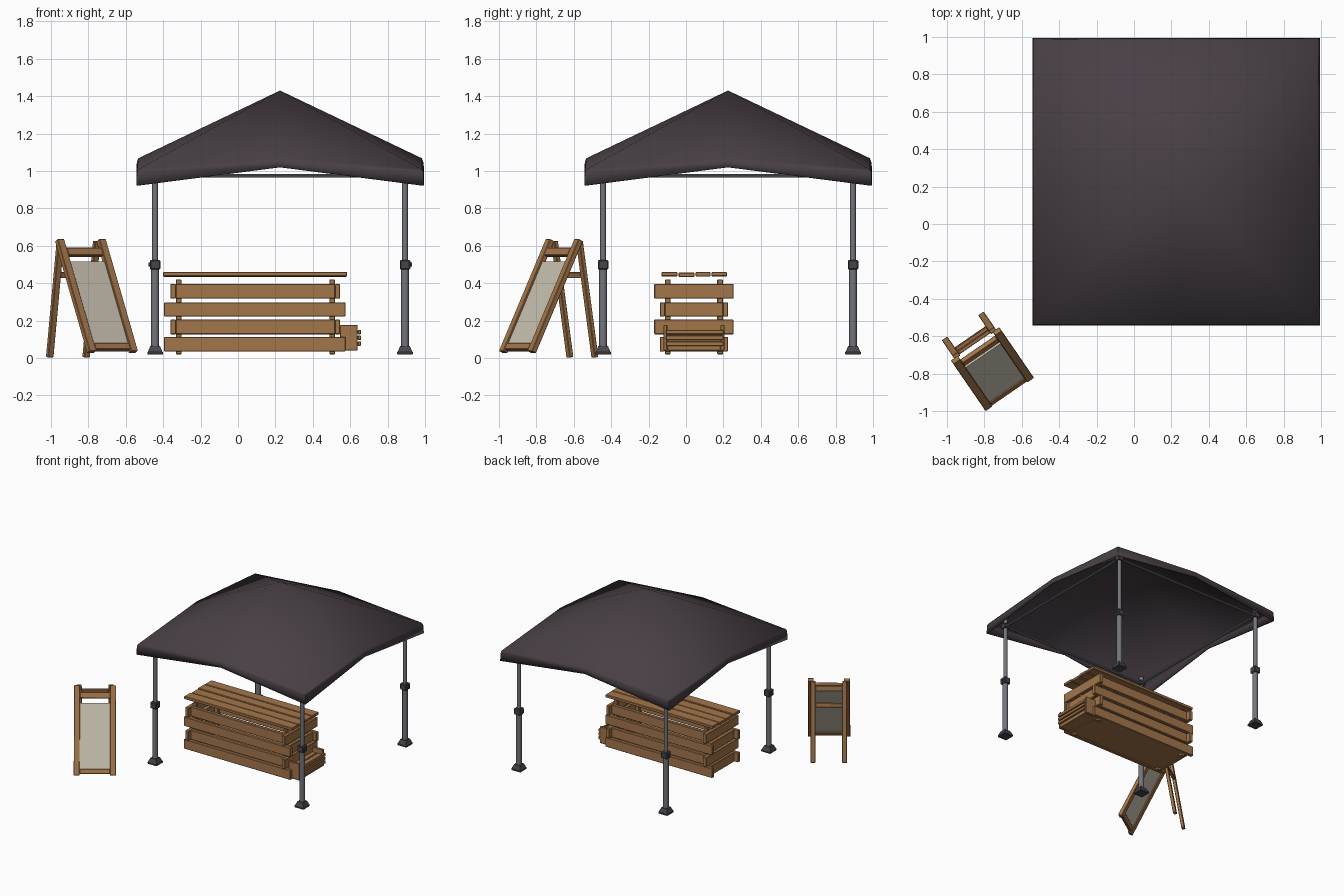
import bpy, bmesh
from math import radians, asin, pi
from mathutils import Matrix, Vector

if "Cube" in bpy.data.objects:
    bpy.data.objects.remove(bpy.data.objects["Cube"])


def material(name, r, g, b):
    m = bpy.data.materials.new(name)
    m.diffuse_color = (r, g, b, 1)
    m.use_nodes = True
    m.node_tree.nodes["Principled BSDF"].inputs["Base Color"].default_value = m.diffuse_color
    return m


WOOD = material("wood", 0.37, 0.18, 0.07)
CLOTH = material("dark_cloth", 0.065, 0.05, 0.06)
METAL = material("metal", 0.17, 0.18, 0.20)
DARK = material("dark_plastic", 0.06, 0.06, 0.07)
BOARD = material("sign_board", 0.57, 0.53, 0.43)


def finish(name, bm, mat, smooth=False):
    me = bpy.data.meshes.new(name)
    bmesh.ops.recalc_face_normals(bm, faces=bm.faces)
    bm.to_mesh(me)
    bm.free()
    ob = bpy.data.objects.new(name, me)
    bpy.context.collection.objects.link(ob)
    me.materials.append(mat)
    if smooth:
        bpy.ops.object.select_all(action='DESELECT')
        ob.select_set(True)
        bpy.context.view_layer.objects.active = ob
        bpy.ops.object.shade_smooth_by_angle(angle=radians(40))
    return ob


def box(name, x, y, z, mat=WOOD, matrix=Matrix(), bevel=0.003):
    """Box from min/max pairs, placed by a matrix."""
    bm = bmesh.new()
    bmesh.ops.create_cube(bm, size=1)
    for v in bm.verts:
        v.co = Vector([(a + b) / 2 + c * (b - a) for (a, b), c in zip((x, y, z), v.co)])
    if bevel:
        bmesh.ops.bevel(bm, geom=bm.edges[:], offset=bevel, segments=1, affect='EDGES')
    bm.transform(matrix)
    return finish(name, bm, mat)


def tube(name, p, q, r1, r2, mat, sides=12, turn=0.0):
    """Cylinder or frustum between two points."""
    p, q = Vector(p), Vector(q)
    bm = bmesh.new()
    bmesh.ops.create_cone(bm, cap_ends=True, segments=sides, radius1=r1, radius2=r2,
                          depth=(q - p).length)
    bm.transform(Matrix.Translation((p + q) / 2)
                 @ (q - p).to_track_quat('Z', 'Y').to_matrix().to_4x4()
                 @ Matrix.Rotation(turn, 4, 'Z'))
    return finish(name, bm, mat, sides > 4)


# Canopy: eight-panel roof with raised edge middles and a hanging skirt
C = 0.225
bm = bmesh.new()
peak = bm.verts.new((C, C, 1.43))
dirs = [(-1, -1), (0, -1), (1, -1), (1, 0), (1, 1), (0, 1), (-1, 1), (-1, 0)]
rings = []
for half, z_corner, z_mid in [(0.758, 1.008, 1.068), (0.765, 0.995, 1.05), (0.769, 0.922, 1.02)]:
    rings.append([bm.verts.new((C + half * dx, C + half * dy, z_corner if dx and dy else z_mid))
                  for dx, dy in dirs])
for i in range(8):
    j = (i + 1) % 8
    bm.faces.new((peak, rings[0][i], rings[0][j]))
    for a, b in zip(rings, rings[1:]):
        bm.faces.new((a[i], b[i], b[j], a[j]))
canopy = finish("canopy", bm, CLOTH, True)
mod = canopy.modifiers.new("thickness", 'SOLIDIFY')
mod.thickness = 0.008
mod.offset = -1

# Legs with foot, collar, knob and top bracket
A, B = C - 0.668, C + 0.668
for n, (x, y) in enumerate([(A, A), (B, A), (B, B), (A, B)]):
    tube(f"lower_leg_{n}", (x, y, 0.05), (x, y, 0.49), 0.021, 0.021, METAL)
    tube(f"upper_leg_{n}", (x, y, 0.49), (x, y, 1.03), 0.016, 0.016, METAL)
    tube(f"foot_{n}", (x, y, 0.032), (x, y, 0.065), 0.056, 0.036, DARK, 4, pi / 4)
    box(f"foot_base_{n}", (x - .042, x + .042), (y - .042, y + .042), (0.018, 0.034), DARK)
    box(f"collar_{n}", (x - .028, x + .028), (y - .028, y + .028), (0.473, 0.525), DARK, bevel=0.006)
    side = -1 if x < C else 1
    tube(f"knob_{n}", (x, y, 0.5), (x + side * 0.036, y, 0.5), 0.01, 0.01, DARK)
    box(f"top_bracket_{n}", (x - .023, x + .023), (y - .023, y + .023), (0.955, 0.995), DARK)
corners = [(A, A, .975), (B, A, .975), (B, B, .975), (A, B, .975)]
for n in range(4):
    tube(f"frame_rod_{n}", corners[n], corners[(n + 1) % 4], 0.009, 0.009, METAL, 8)

# Counter: four interlocked slat courses around corner posts
for n, (z0, z1) in enumerate([(.035, .113), (.127, .205), (.222, .297), (.318, .395)]):
    if n % 2 == 0:
        fx, ey = (-.395, .575), (-.112, .197)
    else:
        fx, ey = (-.332, .518), (-.17, .255)
    for tag, y in (("front", (-.14, -.112)), ("back", (.197, .225))):
        box(f"counter_{tag}_slat_{n}", fx, y, (z0, z1))
    for tag, x in (("left", (-.362, -.332)), ("right", (.518, .546))):
        box(f"counter_{tag}_slat_{n}", x, ey, (z0, z1))
for x in (-.332, .488):
    for y in (-.112, .167):
        box("counter_post", (x, x + .03), (y, y + .03), (.02, .42))
box("counter_floor", (-.332, .518), (-.112, .197), (.04, .055))
for n, (y0, y1, z) in enumerate([(-.13, -.046, .437), (-.039, .045, .433),
                                 (.051, .131, .436), (.137, .219, .437)]):
    box(f"counter_top_plank_{n}", (-.40 + .004 * (n % 2), .583 - .003 * (n % 2)),
        (y0, y1), (z, z + .023))

# Small crate at the right end of the counter
for tag, y in (("front", (-.12, -.1)), ("back", (.185, .205))):
    box(f"small_crate_{tag}", (.546, .64), y, (.04, .177))
for n in range(3):
    z = .065 + .031 * n
    box(f"small_crate_end_slat_{n}", (.64, .658), (-.108, .2), (z, z + .024))
box("small_crate_end_board", (.622, .64), (-.1, .185), (.04, .14))
box("small_crate_floor", (.546, .63), (-.1, .185), (.04, .055))
for n in range(2):
    x = .548 + .046 * n
    box(f"small_crate_top_slat_{n}", (x, x + .04), (-.1, .185), (.125, .14))

# A-frame sign: tilted framed board
place = Matrix.Translation((-.84, -.655, 0)) @ Matrix.Rotation(radians(34.5), 4, 'Z')
front = place @ Matrix.Translation((0, 0, .62)) @ Matrix.Rotation(-asin(.30 / .662), 4, 'X')
for tag, s in (("left", -1), ("right", 1)):
    box(f"sign_{tag}_stile", (s * .135 - .022, s * .135 + .022), (-.015, .015), (-.66, .012),
        matrix=front)
box("sign_top_rail", (-.113, .113), (-.014, .014), (-.085, -.04), matrix=front)
box("sign_bottom_rail", (-.113, .113), (-.014, .014), (-.65, -.612), matrix=front)
box("sign_panel", (-.115, .115), (-.005, .005), (-.615, -.12), BOARD, front, 0)

# Rear legs of the sign with cross bars
rear = place @ Matrix.Translation((0, .022, .625)) @ Matrix.Rotation(asin(.16), 4, 'X')
for tag, s in (("left", -1), ("right", 1)):
    box(f"sign_{tag}_rear_leg", (s * .118 - .018, s * .118 + .018), (-.012, .012), (-.629, 0),
        matrix=rear)
box("sign_rear_cross_bar", (-.1, .1), (-.01, .01), (-.20, -.168), matrix=rear)
box("sign_rear_top_bar", (-.1, .1), (-.01, .01), (-.07, -.035), matrix=rear)
